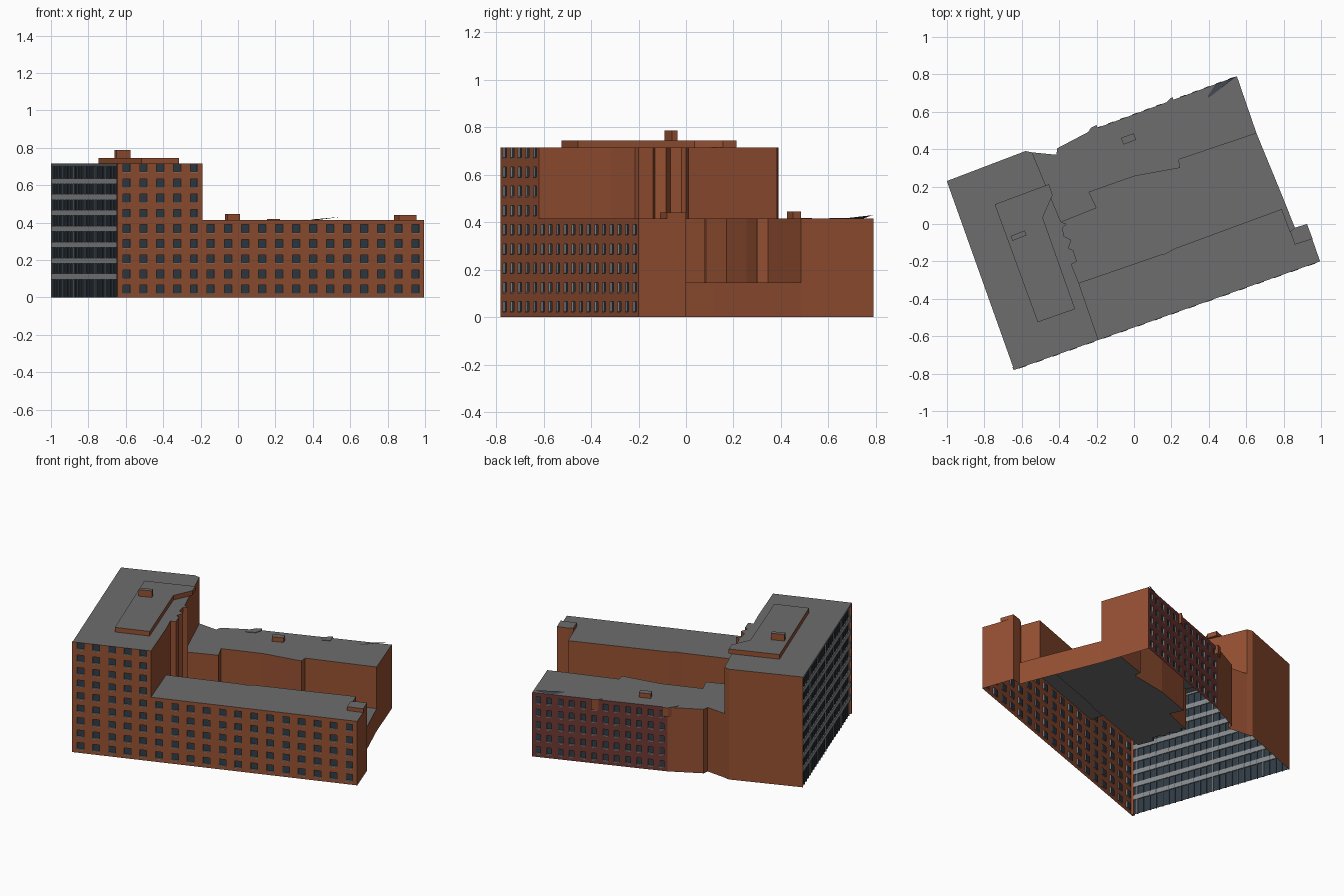
import bpy
from mathutils import Vector

if "Cube" in bpy.data.objects:
    bpy.data.objects.remove(bpy.data.objects["Cube"])


def mat(name, r, g, b):
    m = bpy.data.materials.new(name)
    m.diffuse_color = (r, g, b, 1)
    m.use_nodes = True
    m.node_tree.nodes["Principled BSDF"].inputs["Base Color"].default_value = m.diffuse_color
    return m


BRICK = mat("brick", .30, .08, .032)
DARK_BRICK = mat("dark_brick", .16, .04, .032)
ROOF = mat("roof_grey", .15, .155, .15)
GLASS = mat("glass", .03, .045, .06)
TRIM = mat("trim", .25, .26, .27)
SLATE = mat("slate", .05, .06, .075)


def mesh(name, verts, faces, mats, idx=None):
    me = bpy.data.meshes.new(name)
    me.from_pydata(verts, [], faces)
    for m in mats:
        me.materials.append(m)
    if idx:
        me.polygons.foreach_set("material_index", idx)
    me.update()
    ob = bpy.data.objects.new(name, me)
    bpy.context.collection.objects.link(ob)
    return ob


def walls(name, pts, z0, z1, m=BRICK):
    """Upright strip along a path; outside is on the right of travel."""
    n = len(pts)
    v = [(x, y, z) for z in (z0, z1) for x, y in pts]
    mesh(name, v, [(i, i + 1, n + i + 1, n + i) for i in range(n - 1)], [m])


def cap(name, pts, z, m=ROOF):
    mesh(name, [(x, y, z) for x, y in pts], [tuple(range(len(pts)))], [m])


def block(name, pts, z0, z1):
    """Brick prism with grey top, counterclockwise outline."""
    n = len(pts)
    v = [(x, y, z) for z in (z0, z1) for x, y in pts]
    f = [(i, (i + 1) % n, n + (i + 1) % n, n + i) for i in range(n)]
    f += [tuple(range(n, 2 * n)), tuple(reversed(range(n)))]
    mesh(name, v, f, [BRICK, ROOF], [0] * n + [1, 0])


def facade(name, p0, p1, top, cols, rows, brick=BRICK, wide=.44, depth=.008):
    """Wall with a grid of recessed windows, each with a light sill and reveals."""
    a, d = Vector((*p0, 0)), Vector((p1[0] - p0[0], p1[1] - p0[1], 0))
    inward = Vector((-d.y, d.x, 0)).normalized() * depth
    us = [0] + [(c + .5 + s * wide / 2) / cols for c in range(cols) for s in (-1, 1)] + [1]
    zs = [0] + [.045 + .081 * r + s * .021 for r in range(rows) for s in (-1, 1)] + [top]
    v, f, idx = [], [], []

    def quad(ps, k):
        f.append(tuple(range(len(v), len(v) + 4)))
        v.extend(ps)
        idx.append(k)

    for i in range(len(us) - 1):
        for j in range(len(zs) - 1):
            z0, z1 = zs[j], zs[j + 1]
            q = [a + d * u + Vector((0, 0, z)) for u, z in
                 ((us[i], z0), (us[i + 1], z0), (us[i + 1], z1), (us[i], z1))]
            if i % 2 and j % 2:
                r = [p + inward for p in q]
                quad(r, 1)
                for k in range(4):
                    quad([q[k], q[(k + 1) % 4], r[(k + 1) % 4], r[k]], 2)
                # sill strip
                up = Vector((0, 0, .005))
                s0, s1 = q[0] - inward * .3, q[1] - inward * .3
                quad([s0 - up, s1 - up, s1, s0], 2)
                quad([s0, s1, r[1], r[0]], 2)
            else:
                quad(q, 0)
    mesh(name, v, f, [brick, GLASS, TRIM], idx)


# Key heights
LOW, YARD, TALL = .415, .145, .715

# Key footprint corners
A, B, C, E = (-1, .23), (-.64, -.78), (.995, -.2), (.55, .79)
S = (-.19, -.62)              # tower meets front wing on the street
S_IN = (-.295, -.315)         # same, courtyard side
N_IN = (-.39, .01)            # tower meets back wing, courtyard side
N = (-.545, .383)             # same, rear side
YE = (.655, .485)             # courtyard rear east corner
YF = (.79, .08)               # courtyard front east corner
jags = [(-.335, -.215), (-.305, -.2), (-.325, -.14), (-.35, -.13),
        (-.335, -.085), (-.375, -.065), (-.382, -.02), (-.36, 0)]
rear_inner = [N_IN, (-.2, .085), (-.24, .17), (0, .255), (.245, .3), (.24, .345), YE]
front_inner = [YF, (.22, -.13), (.165, -.16), (.14, -.165), S_IN]
rear_plain = [(-.22, .505), (-.41, .405), (-.415, .37), N]
end_steps = [C, (.925, 0), (.86, -.02)]
notch = (.835, -.04)

# Tower
cap("tower_roof", [A, B, S, S_IN] + jags + [N_IN, N, (-.58, .39)], TALL)
facade("tower_front", B, S, TALL, 5, 9)
walls("tower_rear_wall", [N, (-.58, .39), A], 0, TALL)
walls("tower_side_front", [S, S_IN], LOW, TALL)
walls("tower_side_courtyard", [S_IN] + jags + [N_IN], YARD, TALL)
walls("tower_side_rear", [N_IN, N], LOW, TALL)
block("penthouse", [(-.745, .105), (-.515, -.525), (-.315, -.455), (-.488, .035),
                    (-.435, .155), (-.455, .213)], TALL, .745)
block("tower_vent", [(-.66, -.065), (-.65, -.09), (-.575, -.06), (-.585, -.035)], .745, .787)

# Front wing
cap("front_wing_roof", [S] + end_steps + [notch] + front_inner, LOW)
facade("front_wing_front", S, C, LOW, 13, 5)
walls("front_wing_end", end_steps, 0, LOW)
walls("front_wing_end_notch", [end_steps[-1], notch, YF], YARD, LOW)
walls("front_wing_courtyard_wall", front_inner, YARD, LOW)
block("end_stair_box", [(.835, -.04), (.86, -.11), (.955, -.08), (.925, 0), (.86, -.02)], LOW, .44)

# Back wing
cap("back_wing_roof", rear_inner + [E] + rear_plain, LOW)
walls("back_wing_courtyard_wall", rear_inner, YARD, LOW)
walls("back_wing_end", [YE, E], 0, LOW)
facade("back_wing_rear", E, rear_plain[0], LOW, 12, 5, DARK_BRICK)
walls("back_wing_rear_plain", rear_plain, 0, LOW)
block("roof_vent", [(-.07, .46), (-.055, .425), (.012, .45), (-.002, .485)], LOW, .445)
block("rear_pier", [(.155, .635), (.18, .605), (.225, .625), (.205, .68)], .35, .418)
block("rear_corner_pier", [(-.265, .46), (-.255, .44), (-.2, .465), (-.19, .5), (-.2, .53), (-.23, .515)],
      .36, .418)
mesh("corner_flap", [(.36, .715, .405), (.40, .675, .417), (.545, .788, .43)],
     [(0, 1, 2)], [SLATE])

# Courtyard deck over the ground floor
cap("courtyard_deck", [S_IN] + front_inner[-2::-1] + [notch, end_steps[-1], (.805, .12), YE]
    + rear_inner[-2::-1] + jags[::-1], YARD)
walls("courtyard_east_wall", [end_steps[-1], (.805, .12), YE], 0, YARD)

# Glazed west side: glass sheet, light floor bands, mullions
a, b = Vector((*A, 0)), Vector((*B, 0))
along = b - a
out = Vector((along.y, -along.x, 0)).normalized()


def strip(name, t0, t1, z0, z1, d, m):
    q = [a + along * t0, a + along * t1]
    p = [q[0] + out * -.012, q[1] + out * -.012, q[1] + out * d, q[0] + out * d]
    v = [(c.x, c.y, z) for z in (z0, z1) for c in p]
    mesh(name, v, [(0, 1, 2, 3), (7, 6, 5, 4), (0, 4, 5, 1), (1, 5, 6, 2),
                   (2, 6, 7, 3), (3, 7, 4, 0)], [m])


# along runs rear to front, outward side is the left of the tower
out = out if out.x < 0 else -out
walls("west_glass", [(p.x, p.y) for p in (a - out * .006, b - out * .006)], 0, TALL, GLASS)
for k in range(7):
    z = .112 + .085 * k
    strip("west_band", 0, .985, z - .015, z + .015, .001, TRIM)
strip("west_top_band", 0, .985, .702, TALL - .001, .001, TRIM)
for k in range(25):
    t = k / 25
    strip("west_mullion", t, t + .005, 0, .70, -.001, TRIM if k % 4 == 0 else SLATE)
strip("west_corner_post", .985, 1, 0, TALL - .001, .004, BRICK)
